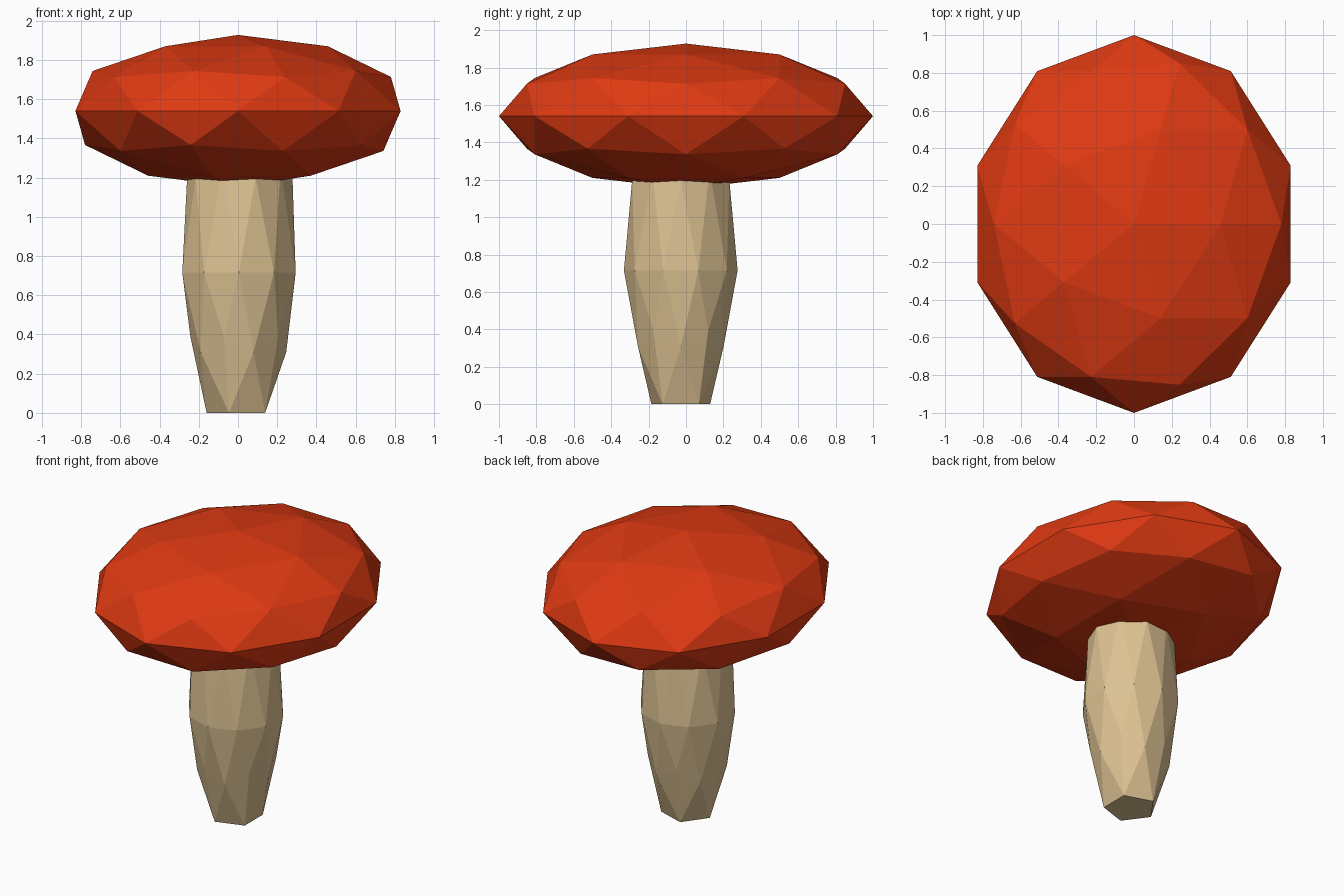
import bpy, bmesh, math

if "Cube" in bpy.data.objects:
    bpy.data.objects.remove(bpy.data.objects["Cube"])

def material(name, rgb):
    m = bpy.data.materials.new(name)
    m.diffuse_color = (*rgb, 1)
    m.use_nodes = True
    m.node_tree.nodes["Principled BSDF"].inputs["Base Color"].default_value = m.diffuse_color
    return m

def faceted_ball(name, mat, shape):
    """Low-poly icosphere whose vertices are reshaped by a rule."""
    bm = bmesh.new()
    bmesh.ops.create_icosphere(bm, subdivisions=2, radius=1)
    for v in bm.verts:
        v.co = shape(*v.co)
    me = bpy.data.meshes.new(name)
    bm.to_mesh(me)
    bm.free()
    me.materials.append(mat)
    ob = bpy.data.objects.new(name, me)
    bpy.context.collection.objects.link(ob)
    return ob

# Cap: flattened ball
faceted_ball("mushroom_cap", material("cap red", (0.74, 0.042, 0.006)),
             lambda x, y, z: (0.872 * x, y, 1.54 + 0.388 * z))

# Stem: ball stretched ring by ring: original height -> (radius, new height)
RINGS = {-10: (0, 0), -9: (0.165, 0), -5: (0.241, 0.31), -4: (0.248, 0.39),
         0: (0.304, 0.715), 4: (0.273, 1.20), 5: (0.262, 1.25),
         9: (0.16, 1.38), 10: (0, 1.42)}

def stem_shape(x, y, z):
    r, h = RINGS[round(z * 10)]
    a = math.atan2(y, x)
    return (0.005 + r * math.cos(a), -0.028 + r * math.sin(a), h)

# -0.526 rounds to -5 and -0.447 rounds to -4, so each ring has its own entry
faceted_ball("mushroom_stem", material("stem cream", (0.72, 0.54, 0.29)), stem_shape)
